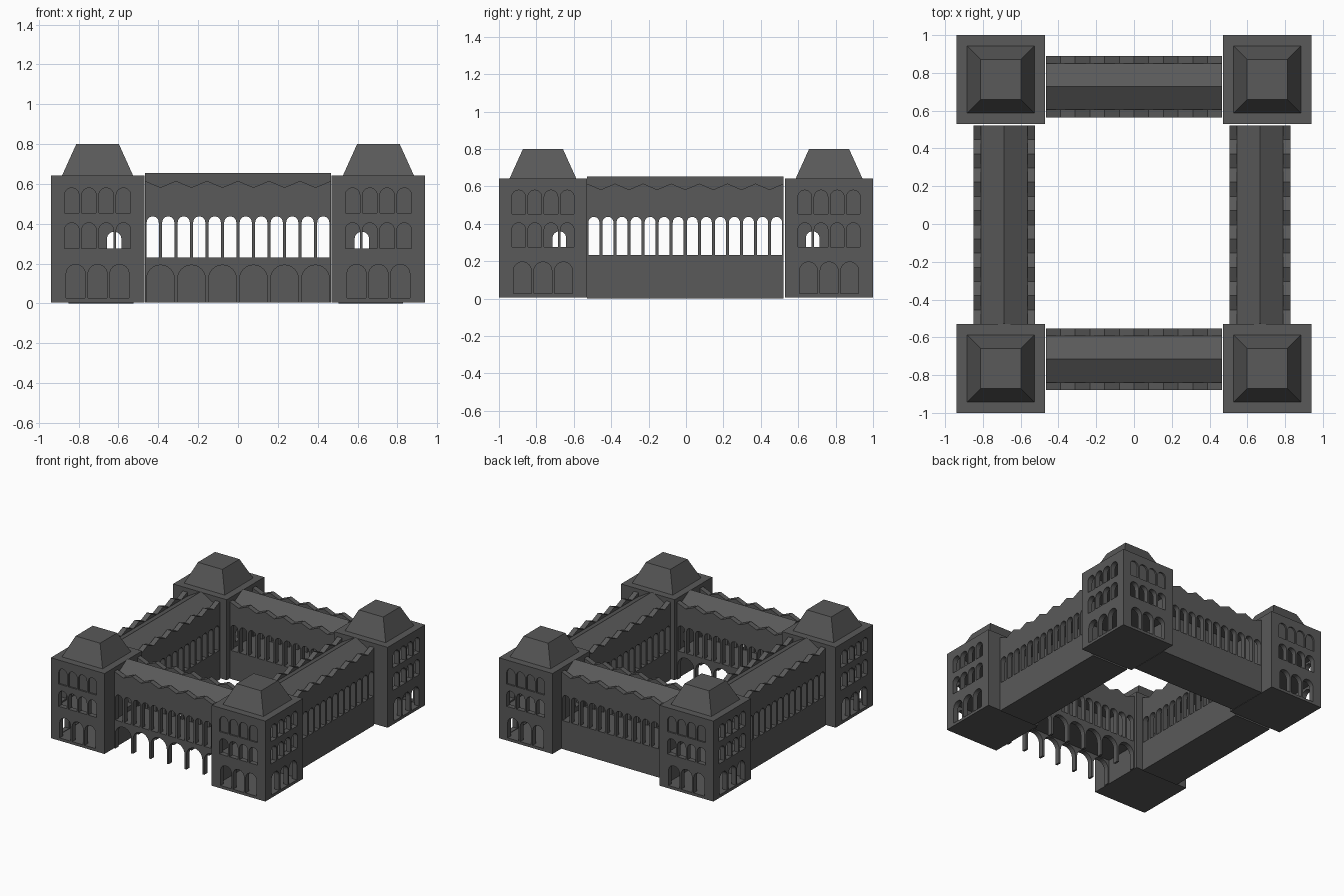
import bpy, bmesh, math
from mathutils import Matrix, Vector

if "Cube" in bpy.data.objects:
    bpy.data.objects.remove(bpy.data.objects["Cube"])

stone = bpy.data.materials.new("dark_grey_stone")
stone.diffuse_color = (0.1, 0.1, 0.1, 1)
stone.use_nodes = True
stone.node_tree.nodes["Principled BSDF"].inputs["Base Color"].default_value = stone.diffuse_color


def finish(name, bm):
    bmesh.ops.remove_doubles(bm, verts=bm.verts, dist=1e-5)
    bmesh.ops.recalc_face_normals(bm, faces=bm.faces)
    for f in bm.faces:
        f.smooth = False
    me = bpy.data.meshes.new(name)
    bm.to_mesh(me)
    bm.free()
    me.materials.clear()
    me.materials.append(stone)
    ob = bpy.data.objects.new(name, me)
    bpy.context.collection.objects.link(ob)
    return ob


def box(name, x0, x1, y0, y1, z0, z1):
    bm = bmesh.new()
    bmesh.ops.create_cube(bm, size=1)
    for v in bm.verts:
        v.co = Vector(((x0 + x1) / 2 + v.co.x * (x1 - x0),
                       (y0 + y1) / 2 + v.co.y * (y1 - y0),
                       (z0 + z1) / 2 + v.co.z * (z1 - z0)))
    return finish(name, bm)


def arch(c, w, z0, z1, n=12):
    """Round-topped opening, listed left foot over the crown to right foot."""
    r = w / 2
    top = [(c - r * math.cos(math.pi * i / n), z1 - r + r * math.sin(math.pi * i / n))
           for i in range(n + 1)]
    return [(c - r, z0)] + top + [(c + r, z0)]


def panel(name, axis, outline, holes, depth, thick):
    """Upright slab with openings: runs along axis, centred at depth on the other."""
    cu = bpy.data.curves.new(name, 'CURVE')
    cu.dimensions = '2D'
    cu.fill_mode = 'BOTH'
    cu.extrude = thick / 2
    for pts in [outline] + holes:
        sp = cu.splines.new('POLY')
        sp.points.add(len(pts) - 1)
        for p, (u, v) in zip(sp.points, pts):
            p.co = (u, v, 0, 1)
        sp.use_cyclic_u = True
    tmp = bpy.data.objects.new(name + "_curve", cu)
    bpy.context.collection.objects.link(tmp)
    dg = bpy.context.evaluated_depsgraph_get()
    me = bpy.data.meshes.new_from_object(tmp.evaluated_get(dg))
    bpy.data.objects.remove(tmp)
    if axis == 'x':
        m = Matrix(((1, 0, 0, 0), (0, 0, -1, depth), (0, 1, 0, 0), (0, 0, 0, 1)))
    else:
        m = Matrix(((0, 0, 1, depth), (1, 0, 0, 0), (0, 1, 0, 0), (0, 0, 0, 1)))
    bm = bmesh.new()
    bm.from_mesh(me)
    bpy.data.meshes.remove(me)
    bm.transform(m)
    return finish(name, bm)


def wing(name, axis, lo, hi, a, b, bays, z0, arcade=False):
    other = 'y' if axis == 'x' else 'x'
    pitch = (hi - lo) / bays

    def block(part, d0, d1, zb, zt):
        if axis == 'x':
            box(name + part, lo, hi, d0, d1, zb, zt)
        else:
            box(name + part, d0, d1, lo, hi, zb, zt)

    # long walls: zigzag top, gallery arches, optional ground arcade
    outline = [(lo, z0)]
    if arcade:
        for i in range(bays // 2):
            outline += arch(lo + pitch * (2 * i + 1), pitch * 1.79, z0, 0.193)
    outline.append((hi, z0))
    for i in range(bays, -1, -1):
        outline.append((lo + i * pitch, 0.583 if i % 2 else 0.615))
    holes = [arch(lo + (i + 0.5) * pitch, pitch * 0.78, 0.232, 0.437) for i in range(bays)]
    for side, d in (("_wall_a", a + 0.02), ("_wall_b", b - 0.02)):
        panel(name + side, axis, outline, holes, d, 0.04)
    # gallery floor, or solid base
    block("_base", a + 0.04, b - 0.04, 0.2 if arcade else z0, 0.231)
    # gabled roof
    mid = (a + b) / 2
    panel(name + "_roof", other,
          [(a + 0.04, 0.55), (b - 0.04, 0.55), (b - 0.04, 0.583), (mid, 0.654), (a + 0.04, 0.583)],
          [], (lo + hi) / 2, hi - lo)


wing("front_wing", 'x', -0.467, 0.467, -0.88, -0.552, 12, 0.006, True)
wing("back_wing", 'x', -0.467, 0.467, 0.565, 0.89, 12, 0.006)
wing("left_wing", 'y', -0.53, 0.522, -0.85, -0.525, 14, 0.0)
wing("right_wing", 'y', -0.53, 0.522, 0.505, 0.828, 14, 0.0)


def tower(name, sx, sy):
    cx, cy, h, t = 0.705 * sx, 0.765 * sy, 0.235, 0.04
    z0, z1 = 0.006, 0.643

    def rect(c, half):
        return [(c - half, z0), (c + half, z0), (c + half, z1), (c - half, z1)]

    def windows(c):
        w = [arch(c + 0.11 * i, 0.096, 0.028, 0.196) for i in (-1, 0, 1)]
        for zb, zt in ((0.276, 0.405), (0.453, 0.58)):
            w += [arch(c + 0.0865 * i, 0.073, zb, zt) for i in (-1.5, -0.5, 0.5, 1.5)]
        return w

    # outer window walls
    panel(name + "_window_wall_y", 'x', rect(cx, h), windows(cx), cy + sy * (h - t / 2), t)
    panel(name + "_window_wall_x", 'y', rect(cy, h - t), windows(cy), cx + sx * (h - t / 2), t)
    # inner walls with a doorway to each wing
    panel(name + "_door_wall_y", 'x', rect(cx, h), [arch(cx - 0.083 * sx, 0.073, 0.266, 0.36)],
          cy - sy * (h - t / 2), t)
    panel(name + "_door_wall_x", 'y', rect(cy, h - t), [arch(cy - 0.088 * sy, 0.073, 0.266, 0.36)],
          cx - sx * (h - t / 2), t)
    # backing of the shallow top niches
    ys = sorted((sy * 0.965, sy * 0.988))
    box(name + "_niche_back", cx - 0.18, cx + 0.18, ys[0], ys[1], 0.445, 0.59)
    # floors
    k = h - t
    for i, (zb, zt) in enumerate(((z0, 0.024), (0.215, 0.265), (0.42, 0.44), (0.62, z1))):
        box(f"{name}_floor_{i}", cx - k, cx + k, cy - k, cy + k, zb, zt)
    # truncated pyramid roof
    bm = bmesh.new()
    r2 = math.sqrt(2)
    bmesh.ops.create_cone(bm, cap_ends=True, segments=4, radius1=0.178 * r2,
                          radius2=0.107 * r2, depth=0.8 - z1)
    bm.transform(Matrix.Translation((cx, cy, (0.8 + z1) / 2)) @ Matrix.Rotation(math.pi / 4, 4, 'Z'))
    finish(name + "_roof", bm)


for sx, nx in ((-1, "left"), (1, "right")):
    for sy, ny in ((-1, "front"), (1, "back")):
        tower(f"{ny}_{nx}_tower", sx, sy)
